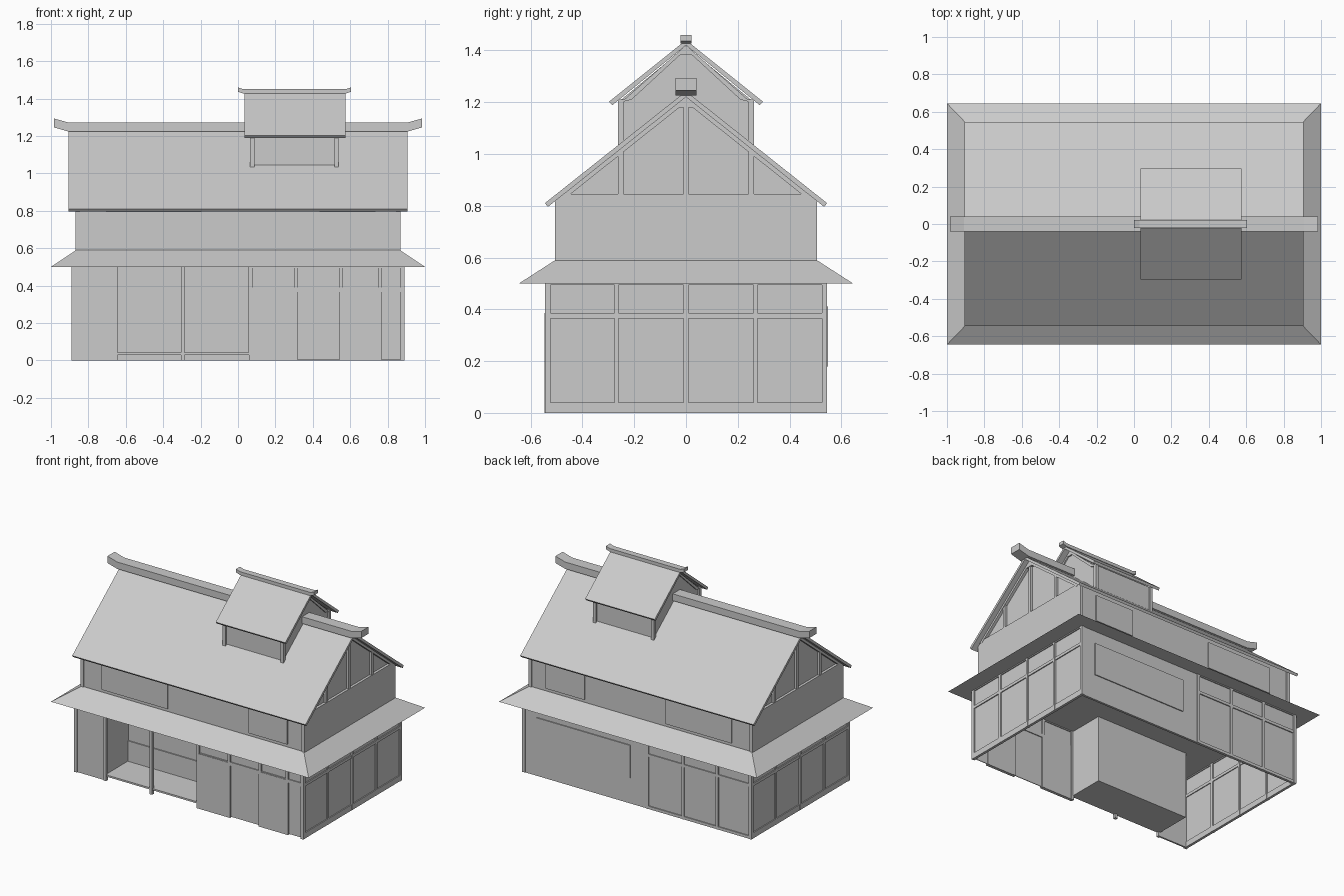
import bpy

if "Cube" in bpy.data.objects:
    bpy.data.objects.remove(bpy.data.objects["Cube"])

grey = bpy.data.materials.new("plain_grey")
grey.use_nodes = True
COLOUR = (0.6, 0.6, 0.6, 1)
grey.diffuse_color = COLOUR
grey.node_tree.nodes["Principled BSDF"].inputs["Base Color"].default_value = COLOUR


def make(name, verts, faces):
    mesh = bpy.data.meshes.new(name)
    mesh.from_pydata(verts, [], faces)
    mesh.materials.append(grey)
    ob = bpy.data.objects.new(name, mesh)
    bpy.context.collection.objects.link(ob)
    return ob


def prism(name, outline, a, b, point):
    """Extrude a 2D outline from a to b; point(u, v, t) gives the 3D position."""
    n = len(outline)
    verts = [point(u, v, t) for t in (a, b) for u, v in outline]
    faces = [tuple(range(n))[::-1], tuple(range(n, 2 * n))]
    faces += [(i, (i + 1) % n, n + (i + 1) % n, n + i) for i in range(n)]
    ob = make(name, verts, faces)
    import bmesh
    bm = bmesh.new()
    bm.from_mesh(ob.data)
    bmesh.ops.recalc_face_normals(bm, faces=bm.faces)
    bm.to_mesh(ob.data)
    bm.free()
    return ob


def along_x(u, v, t):
    return (t, u, v)


def along_y(u, v, t):
    return (u, t, v)


def box(name, x0, x1, y0, y1, z0, z1):
    return prism(name, [(x0, z0), (x1, z0), (x1, z1), (x0, z1)], y0, y1, along_y)


HX, HY, TOP = 0.89, 0.545, 0.5


def side_box(side):
    """Box maker for one outer wall: run u0..u1, depth d0..d1 measured inward."""
    def place(name, u0, u1, d0, d1, z0, z1):
        if side in ("front", "back"):
            s = -1 if side == "front" else 1
            return box(side + "_" + name, u0, u1, s * (HY - d0), s * (HY - d1), z0, z1)
        s = 1 if side == "left" else -1
        return box(side + "_" + name, s * (HX - d0), s * (HX - d1), u0, u1, z0, z1)
    return place


def bays(side, posts, rails):
    """Framed wall with recessed panels between posts and rails."""
    place = side_box(side)
    lo, hi = posts[0][0], posts[-1][1]
    place("panels", lo + 0.005, hi - 0.005, 0.009, 0.014, 0.005, TOP)
    for a, b in posts:
        place("post", a, b, 0, 0.022, 0, TOP)
    for a, b in rails:
        place("rail", lo, hi, 0.002, 0.02, a, b)
    return place


# Ground floor: framed end walls
RAILS = [(0, 0.04), (0.365, 0.385), (0.493, TOP)]
end_posts = [(-0.545, -0.525), (-0.277, -0.26), (-0.009, 0.009), (0.26, 0.277), (0.525, 0.545)]
for side in ("left", "right"):
    bays(side, end_posts, RAILS)

# Ground floor: back wall with a large shutter and three framed bays
place = bays("back", [(-0.89, -0.87), (-0.63, -0.61), (-0.365, -0.345), (-0.09, -0.07)],
             [(0, 0.02)] + RAILS[1:])
place("wall", -0.07, HX, 0.004, 0.02, 0, TOP)
place("shutter", 0.05, 0.78, -0.003, 0.006, 0.18, 0.41)

# Ground floor: front right part with sliding doors
place = bays("front", [(0.06, 0.08), (0.3, 0.32), (0.54, 0.56), (0.75, 0.77), (0.867, 0.89)],
             [(0.365, 0.39), (0.493, TOP)])
for a, b in ((0.06, 0.32), (0.54, 0.77)):
    place("door", a, b, -0.001, 0.02, 0, 0.385)

# Ground floor: front left wall and posts
place("wall", -0.87, -0.66, 0.008, 0.02, 0, TOP)
for a in (-0.89, -0.663, -0.305):
    place("post", a, a + 0.02, 0, 0.02, 0, TOP)

# Open alcove behind the front posts
AX0, AX1, AY = -0.655, 0.06, -0.285
box("alcove_floor", AX0, AX1, -0.54, AY, 0.03, 0.042)
box("alcove_back", AX0, AX1, AY, AY + 0.01, 0.03, TOP)
for a, b in ((0.042, 0.185), (0.4, TOP)):
    box("alcove_back_board", AX0, AX1, AY - 0.008, AY, a, b)
for x in (AX0, AX1):
    box("alcove_side", x - 0.005, x + 0.005, -0.54, AY + 0.01, 0.03, TOP)

# Skirt roof between the storeys
corners = [(-1, -1), (1, -1), (1, 1), (-1, 1)]
verts = [(x, y * 0.645, TOP) for x, y in corners]
verts += [(x * 0.865, y * 0.505, 0.59) for x, y in corners]
make("skirt_roof", verts, [(3, 2, 1, 0), (4, 5, 6, 7)] +
     [(i, (i + 1) % 4, (i + 1) % 4 + 4, i + 4) for i in range(4)])


def roof(name, x0, x1, eave, z_eave, peak, thick):
    outline = [(-eave, z_eave), (0, peak), (eave, z_eave),
               (eave - 0.012, z_eave - 0.014), (0, peak - thick), (0.012 - eave, z_eave - 0.014)]
    prism(name, outline, x0, x1, along_x)


def ridge(name, x0, x1, z0, z1, half, run, lift):
    """Ridge cap with upturned ends."""
    outline = [(x0, z0 + lift), (x0 + run, z0), (x1 - run, z0), (x1, z0 + lift),
               (x1, z1 + lift), (x1 - run, z1), (x0 + run, z1), (x0, z1 + lift)]
    prism(name, outline, -half, half, along_y)


# Upper storey: long walls, shutters, end walls and corner posts
prism("upper_walls", [(-0.497, 0.58), (0.497, 0.58), (0.497, 0.825), (0, 1.215), (-0.497, 0.825)],
      -0.85, 0.85, along_x)
for s in (-1, 1):
    box("upper_end_wall", s * 0.845, s * 0.868, -0.505, 0.505, 0.58, 0.845 - 0.02)
    prism("end_wall_top", [(-0.505, 0.82), (0.505, 0.82), (0.48, 0.845), (-0.48, 0.845)],
          s * 0.845, s * 0.868, along_x)
    for a, b in ((-0.705, -0.195), (0.435, 0.735)):
        box("upper_shutter", a, b, s * 0.49, s * 0.505, 0.61, 0.797)
    # Gable posts and sloping trim boards
    for y, top in ((-0.252, 1.01), (0, 1.21), (0.252, 1.01)):
        box("gable_post", s * 0.845, s * 0.866, y - 0.01, y + 0.01, 0.84, top)
    prism("gable_trim", [(-0.5, 0.83), (0, 1.225), (0.5, 0.83), (0.465, 0.83),
                         (0.025, 1.18), (-0.025, 1.18), (-0.465, 0.83)],
          s * 0.845, s * 0.87, along_x)

# Main roof and ridge
roof("main_roof", -0.905, 0.905, 0.545, 0.81, 1.242, 0.022)
ridge("main_ridge", -0.985, 0.985, 1.225, 1.273, 0.04, 0.075, 0.021)

# Raised vent house on the roof
prism("vent_walls", [(-0.25, 0.98), (0.25, 0.98), (0.25, 1.21), (0, 1.415), (-0.25, 1.21)],
      0.075, 0.525, along_x)
for x in (0.065, 0.515):
    for y in (-0.262, 0.24):
        box("vent_post", x, x + 0.022, y, y + 0.022, 1.0, 1.21)
for x in (0.066, 0.516):
    prism("vent_trim", [(-0.25, 1.2), (0, 1.42), (0.25, 1.2), (0.21, 1.21),
                        (0.02, 1.385), (-0.02, 1.385), (-0.21, 1.21)], x, x + 0.018, along_x)
roof("vent_roof", 0.035, 0.575, 0.297, 1.202, 1.44, 0.02)
ridge("vent_ridge", 0.0, 0.605, 1.427, 1.45, 0.022, 0.03, 0.01)
